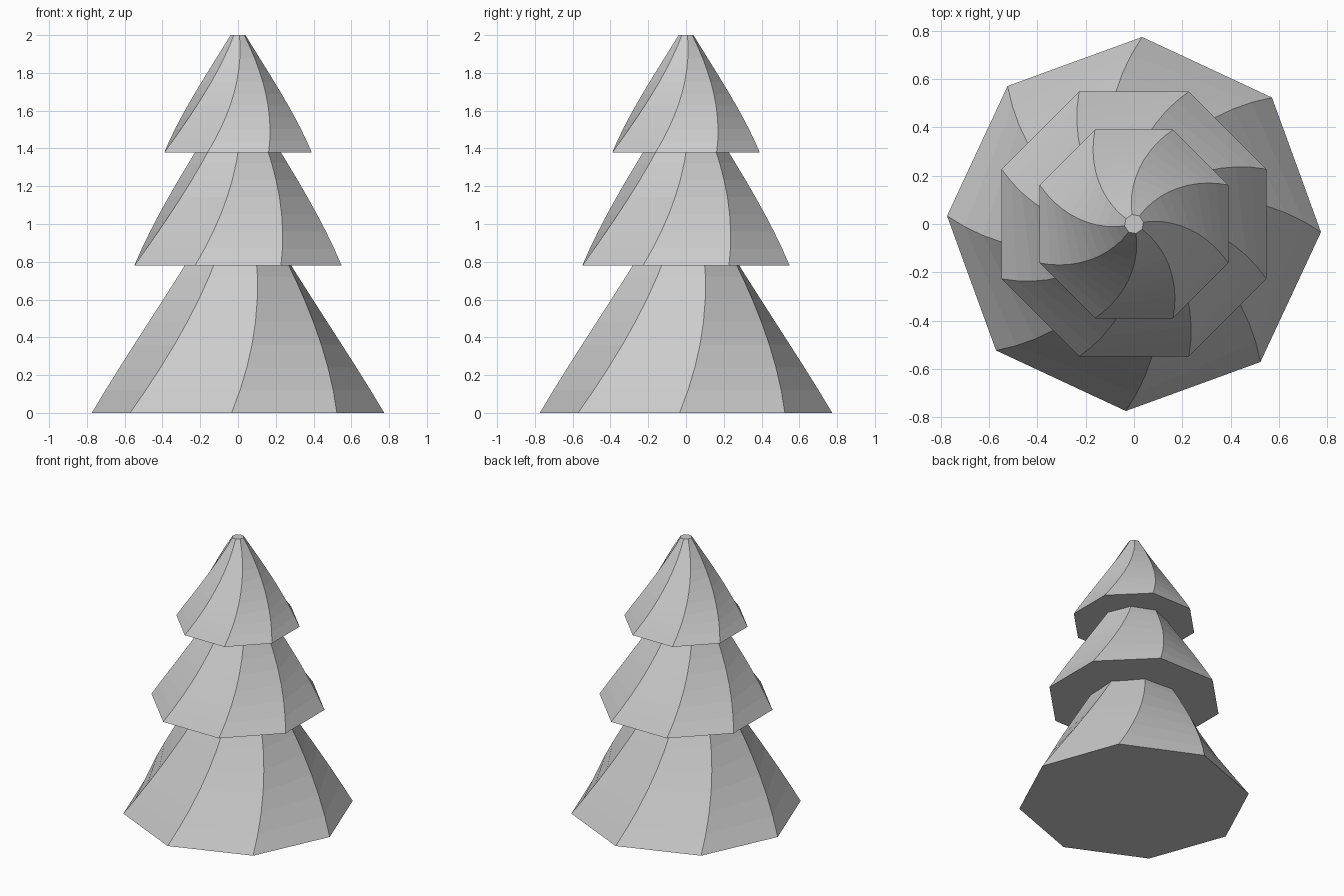
import bpy, bmesh, math

if "Cube" in bpy.data.objects:
    bpy.data.objects.remove(bpy.data.objects["Cube"])

SIDES, RINGS, TWIST, TIP = 8, 10, math.radians(34), 0.04


def twisted_tier(name, z0, height, radius, start_deg):
    """Octagonal tapered tier whose corners spiral anticlockwise as they rise."""
    bm = bmesh.new()
    rings = []
    for i in range(RINGS + 1):
        t = i / RINGS
        r = radius + (TIP - radius) * t
        a0 = math.radians(start_deg) + TWIST * t
        rings.append([bm.verts.new((r * math.cos(a0 + k * math.tau / SIDES),
                                    r * math.sin(a0 + k * math.tau / SIDES),
                                    z0 + height * t)) for k in range(SIDES)])
    for low, high in zip(rings, rings[1:]):
        for k in range(SIDES):
            n = (k + 1) % SIDES
            bm.faces.new((low[k], low[n], high[n], high[k]))
    bm.faces.new(rings[0][::-1])
    bm.faces.new(rings[-1])
    mesh = bpy.data.meshes.new(name)
    bm.to_mesh(mesh)
    bm.free()
    obj = bpy.data.objects.new(name, mesh)
    bpy.context.collection.objects.link(obj)
    return obj


# Three stacked foliage tiers; the upper ends of the lower two hide inside the next
twisted_tier("bottom_tier", 0.0, 1.205, 0.775, -2.5)
twisted_tier("middle_tier", 0.78, 0.905, 0.594, 22.5)
twisted_tier("top_tier", 1.378, 0.622, 0.423, 22.5)
